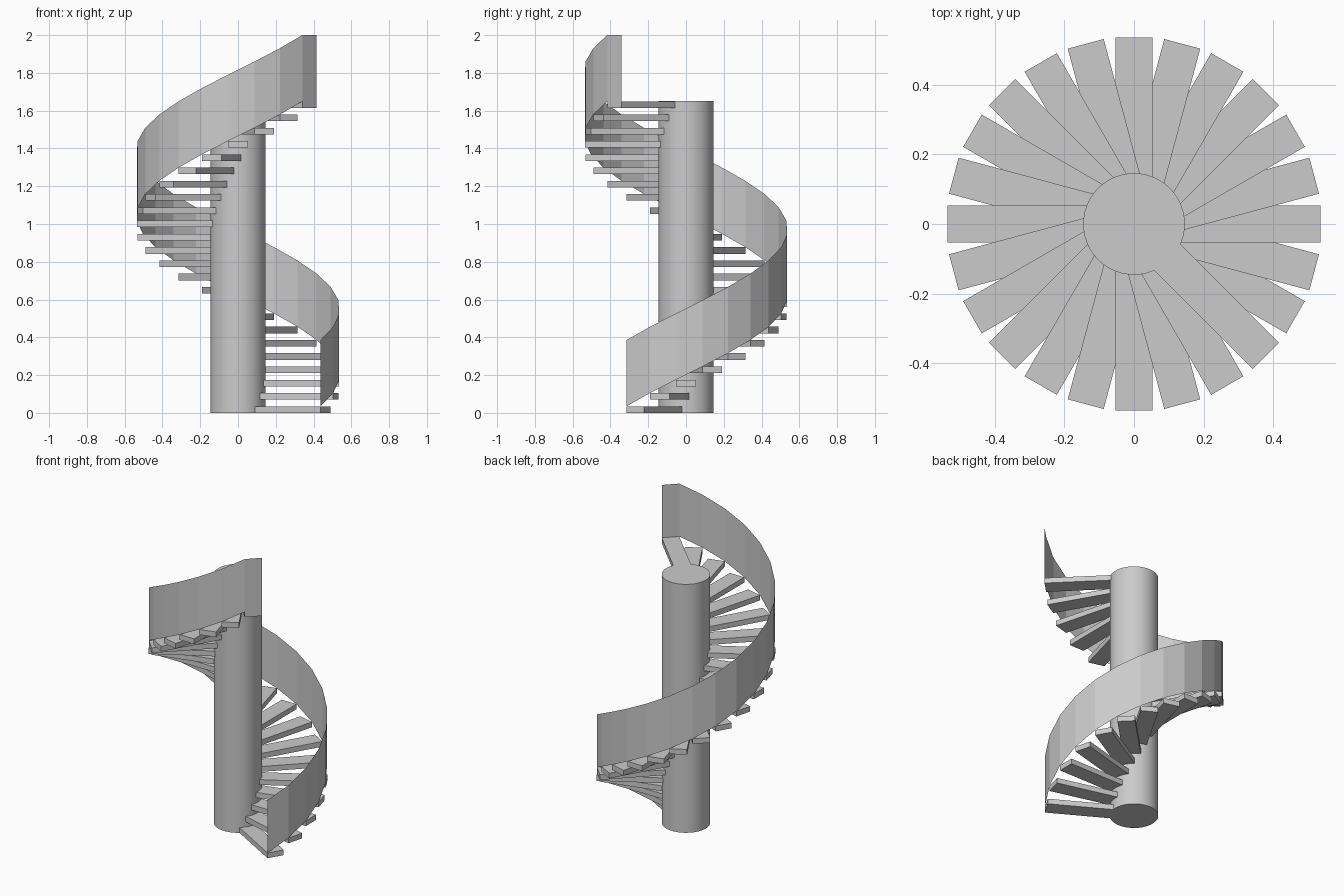
import bpy, bmesh, math
from mathutils import Matrix, Vector

if "Cube" in bpy.data.objects:
    bpy.data.objects.remove(bpy.data.objects["Cube"])

STEPS, TURN, START = 24, math.radians(15), math.radians(-30)
RISE, THICK, WIDTH = 0.0702, 0.035, 0.107
COLUMN_R, OUTER_R, COLUMN_H, RAIL_H = 0.146, 0.536, 1.65, 0.351

grey = bpy.data.materials.new("plain grey")
grey.diffuse_color = (0.6, 0.6, 0.6, 1)
grey.use_nodes = True
grey.node_tree.nodes["Principled BSDF"].inputs["Base Color"].default_value = grey.diffuse_color


def make_object(name, bm):
    mesh = bpy.data.meshes.new(name)
    bm.to_mesh(mesh)
    bm.free()
    mesh.materials.append(grey)
    obj = bpy.data.objects.new(name, mesh)
    bpy.context.collection.objects.link(obj)
    return obj


def corner(i, side):
    """Outer corner of step i on its top face; side is -1 or 1."""
    spin = Matrix.Rotation(START + i * TURN, 3, 'Z')
    return spin @ Vector((OUTER_R, side * WIDTH / 2, i * RISE + THICK))


# Central column
bpy.ops.mesh.primitive_cylinder_add(vertices=48, radius=COLUMN_R, depth=COLUMN_H,
                                    location=(0, 0, COLUMN_H / 2))
column = bpy.context.object
column.name = "column"
column.data.materials.append(grey)
bpy.ops.object.shade_smooth_by_angle(angle=math.radians(30))

# Radial treads, rooted just inside the column
inner = COLUMN_R - 0.03
for i in range(STEPS):
    bm = bmesh.new()
    place = (Matrix.Rotation(START + i * TURN, 4, 'Z')
             @ Matrix.Translation(((inner + OUTER_R) / 2, 0, i * RISE + THICK / 2))
             @ Matrix.Diagonal((OUTER_R - inner, WIDTH, THICK, 1)))
    bmesh.ops.create_cube(bm, size=1, matrix=place)
    make_object(f"step_{i + 1:02d}", bm)

# Sheet railing along the leading tread corners, level across the last tread
path = [corner(i, -1) for i in range(STEPS)] + [corner(STEPS - 1, 1)]
bm = bmesh.new()
pairs = [(bm.verts.new(p), bm.verts.new(p + Vector((0, 0, RAIL_H)))) for p in path]
for (a, b), (c, d) in zip(pairs, pairs[1:]):
    bm.faces.new((a, c, d, b))
make_object("railing", bm)
